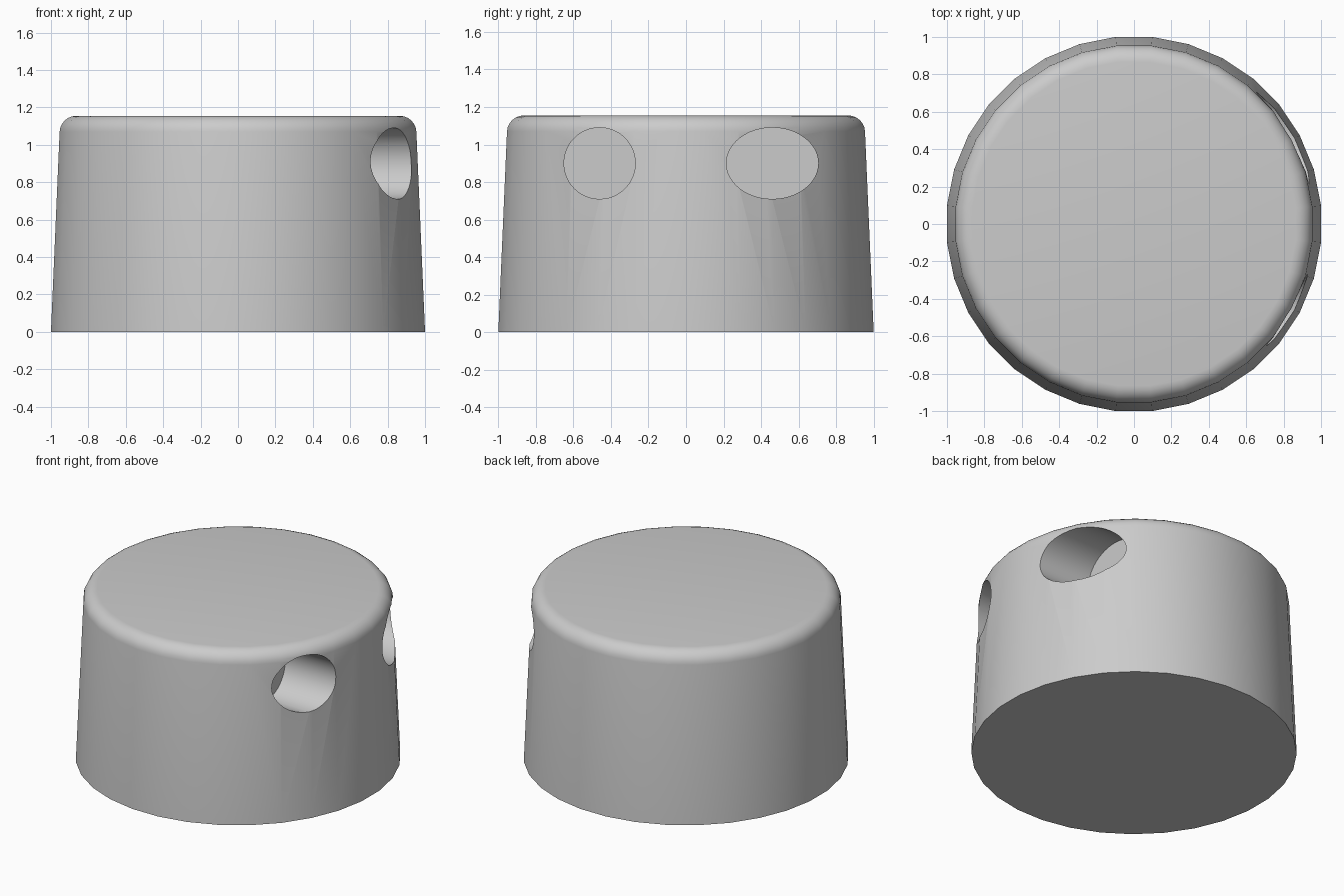
import bpy, bmesh, math
from mathutils import Matrix

if "Cube" in bpy.data.objects:
    bpy.data.objects.remove(bpy.data.objects["Cube"], do_unlink=True)

SIDES = 32
HEIGHT = 1.155

grey = bpy.data.materials.new("light_grey")
grey.use_nodes = True
grey.diffuse_color = (0.6, 0.6, 0.6, 1)
grey.node_tree.nodes["Principled BSDF"].inputs["Base Color"].default_value = (0.6, 0.6, 0.6, 1)


def make_object(name, bm):
    bmesh.ops.recalc_face_normals(bm, faces=bm.faces)
    mesh = bpy.data.meshes.new(name)
    bm.to_mesh(mesh)
    bm.free()
    mesh.materials.append(grey)
    obj = bpy.data.objects.new(name, mesh)
    bpy.context.collection.objects.link(obj)
    return obj


# Tapered body with a rounded upper rim
bm = bmesh.new()
corner = 1 / math.cos(math.pi / SIDES)
bmesh.ops.create_cone(
    bm, cap_ends=True, segments=SIDES, radius1=corner, radius2=0.95 * corner, depth=HEIGHT,
    matrix=Matrix.Translation((0, 0, HEIGHT / 2)) @ Matrix.Rotation(math.pi / SIDES, 4, 'Z'))
rim = [e for e in bm.edges if all(v.co.z > HEIGHT - 0.01 for v in e.verts)]
bmesh.ops.bevel(bm, geom=rim, offset=0.085, segments=6, profile=0.5, affect='EDGES')
body = make_object("body", bm)


# Blind sideways holes: one round, one wider oval
def cut_hole(y, half_width):
    inner, outer, radius = 0.545, 1.2, 0.19
    bm = bmesh.new()
    bmesh.ops.create_cone(
        bm, cap_ends=True, segments=48, radius1=radius, radius2=radius, depth=outer - inner,
        matrix=Matrix.Translation(((inner + outer) / 2, y, 0.9))
        @ Matrix.Diagonal((1, half_width / radius, 1, 1))
        @ Matrix.Rotation(math.pi / 2, 4, 'Y'))
    cutter = make_object("hole_cutter", bm)
    cutter.hide_render = True
    mod = body.modifiers.new("hole", 'BOOLEAN')
    mod.operation = 'DIFFERENCE'
    mod.solver = 'EXACT'
    mod.object = cutter
    bpy.context.view_layer.objects.active = body
    bpy.ops.object.modifier_apply(modifier=mod.name)
    bpy.data.objects.remove(cutter, do_unlink=True)


for obj in bpy.context.selected_objects:
    obj.select_set(False)
body.select_set(True)
cut_hole(-0.46, 0.19)
cut_hole(0.46, 0.245)

# Smooth sides with crisp base and hole edges
bpy.context.view_layer.objects.active = body
bpy.ops.object.shade_smooth_by_angle(angle=math.radians(30))
